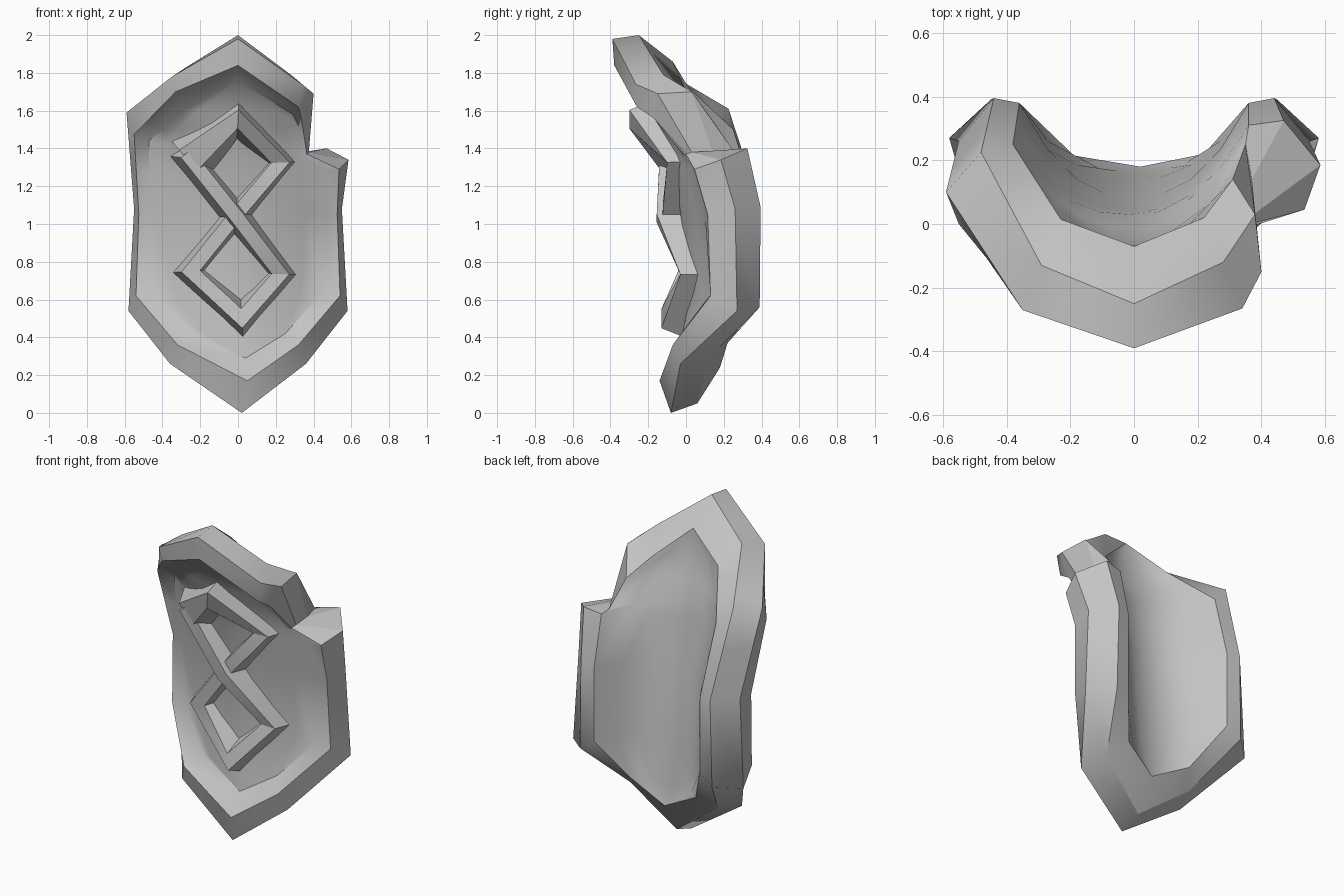
import bpy
import bmesh
from mathutils import Vector

if "Cube" in bpy.data.objects:
    bpy.data.objects.remove(bpy.data.objects["Cube"])

stone = bpy.data.materials.new("grey_stone")
stone.diffuse_color = (0.55, 0.55, 0.55, 1)
stone.use_nodes = True
stone.node_tree.nodes["Principled BSDF"].inputs["Base Color"].default_value = stone.diffuse_color


def finish(name, bm, angle=None):
    """Turn a bmesh into a named object, smooth apart from its sharp edges."""
    bmesh.ops.recalc_face_normals(bm, faces=bm.faces)
    for f in bm.faces:
        f.smooth = True
    me = bpy.data.meshes.new(name)
    bm.to_mesh(me)
    bm.free()
    me.materials.append(stone)
    ob = bpy.data.objects.new(name, me)
    bpy.context.collection.objects.link(ob)
    bpy.ops.object.select_all(action='DESELECT')
    ob.select_set(True)
    bpy.context.view_layer.objects.active = ob
    if angle:
        bpy.ops.object.shade_smooth_by_angle(angle=angle)
    return ob


# Rim cross-sections: outer front, outer back, back panel edge,
# front lip, front panel edge
top = [(0, -.39, 1.98), (0, -.25, 2), (0, -.07, 1.86), (0, -.38, 1.84), (0, -.27, 1.76)]
bottom = [(.02, -.08, 0), (.02, .06, .05), (.02, .18, .24), (.05, -.14, .17), (.04, -.04, .29)]
# Lower sides, shared by left and right
sides = [
    [(.55, .26, 1.08), (.44, .395, 1.09), (.36, .38, 1.08), (.525, .115, 1.05), (.47, .10, 1.05)],
    [(.58, .27, .54), (.45, .39, .56), (.36, .38, .62), (.54, .13, .62), (.44, .13, .63)],
    [(.36, -.03, .26), (.30, .12, .29), (.22, .22, .37), (.32, -.07, .36), (.25, .02, .42)],
]
# Upper right, with the broken notch
right_top = [
    [(.34, -.265, 1.74), (.28, -.12, 1.79), (.22, .02, 1.66), (.32, -.26, 1.62), (.29, -.14, 1.58)],
    [(.40, -.15, 1.69), (.38, .03, 1.70), (.31, .14, 1.55), (.335, -.17, 1.56), (.32, -.08, 1.52)],
    [(.375, .03, 1.38), (.37, .14, 1.385), (.35, .25, 1.39), (.365, .0, 1.37), (.36, -.01, 1.36)],
    [(.585, .185, 1.34), (.47, .325, 1.40), (.36, .31, 1.38), (.535, .045, 1.29), (.45, .03, 1.295)],
]
# Upper left, whole
left_top = [
    [(-.35, -.27, 1.78), (-.29, -.13, 1.82), (-.23, .015, 1.72), (-.33, -.27, 1.70), (-.29, -.15, 1.60)],
    [(-.59, .10, 1.59), (-.48, .225, 1.61), (-.38, .25, 1.50), (-.55, .0, 1.475), (-.47, .05, 1.44)],
]


def blend(a, b, t):
    return [Vector(p).lerp(Vector(q), t) for p, q in zip(a, b)]


mirrored = [[(-x, y, z) for x, y, z in s] for s in sides]
right = right_top + sides
left = [left_top[0], blend(*left_top, 0.6), left_top[1],
        blend(left_top[1], mirrored[0], 0.45)] + mirrored
ring = [top] + right + [bottom] + left[::-1]

# Shield: rim strips around the ring
bm = bmesh.new()
rv = [[bm.verts.new(p) for p in s] for s in ring]
n = len(rv)
for i in range(n):
    a, b = rv[i], rv[(i + 1) % n]
    for j, k in ((4, 3), (3, 0), (0, 1), (1, 2)):
        bm.faces.new((a[j], a[k], b[k], b[j]))


def panel(k, depths, power, cols=8):
    """Curved panel inside the rim; depths are the middle-line y per row."""
    rows = []
    for r, mid in enumerate(depths, 1):
        lv, rt = rv[n - r][k], rv[r][k]
        row = [lv]
        for c in range(1, cols):
            t = c / cols
            p = lv.co.lerp(rt.co, t)
            p.y += (mid - (lv.co.y + rt.co.y) / 2) * (1 - abs(2 * t - 1) ** power)
            row.append(bm.verts.new(p))
        rows.append(row + [rt])
    for a, b in zip(rows, rows[1:]):
        for c in range(cols):
            bm.faces.new((a[c], a[c + 1], b[c + 1], b[c]))
    for tip, row in ((rv[0][k], rows[0]), (rv[n // 2][k], rows[-1])):
        for c in range(cols):
            bm.faces.new((tip, row[c], row[c + 1]))


panel(4, [-.19, -.16, -.12, -.09, -.04, -.01, -.02], 1.5)  # front
panel(2, [-.045, -.015, .03, .04, .085, .14, .165], 2.4)   # back

# Sharp edges run along the rim, and across it only at the notch
for i in range(n):
    a, b = rv[i], rv[(i + 1) % n]
    for k in range(4):
        bm.edges.get((a[k], b[k])).smooth = False
    if i in (0, 1, 6, 7, 8, 12, 13):
        bm.edges.get((a[4], b[4])).smooth = False
    if i in (2, 3, 4):
        for j, k in ((4, 3), (3, 0), (0, 1), (1, 2)):
            bm.edges.get((a[j], a[k])).smooth = False
finish("shield", bm)

# Raised knot: a bevelled strap along an open double loop, y is the crest
path = [(-.265, -.13, 1.335), (0, -.30, 1.555), (.225, -.10, 1.325), (.0, -.125, 1.06),
        (-.25, -.04, .75), (.02, -.13, .50), (.225, -.03, .735), (.0, -.155, 1.03),
        (-.25, -.14, 1.345), (-.15, -.16, 1.42)]
section = [(-.075, .14), (-.036, 0), (.036, 0), (.075, .14)]
bm = bmesh.new()
loops = []
for i, (x, y, z) in enumerate(path):
    here = Vector((x, z))
    ends = [Vector((path[j][0], path[j][2])) for j in (max(i - 1, 0), min(i + 1, len(path) - 1))]
    d1, d2 = here - ends[0], ends[1] - here
    d1, d2 = (d1 or d2).normalized(), (d2 or d1).normalized()
    tangent = (d1 + d2).normalized()
    side = Vector((-tangent.y, tangent.x)) / max(tangent.dot(d1), 0.5)
    loops.append([bm.verts.new((x + side.x * w, y + h, z + side.y * w)) for w, h in section])
for a, b in zip(loops, loops[1:]):
    for c in range(4):
        d = (c + 1) % 4
        bm.faces.new((a[c], a[d], b[d], b[c]))
bm.faces.new(loops[0])
bm.faces.new(loops[-1])
finish("knot_ornament", bm, 0.5)
